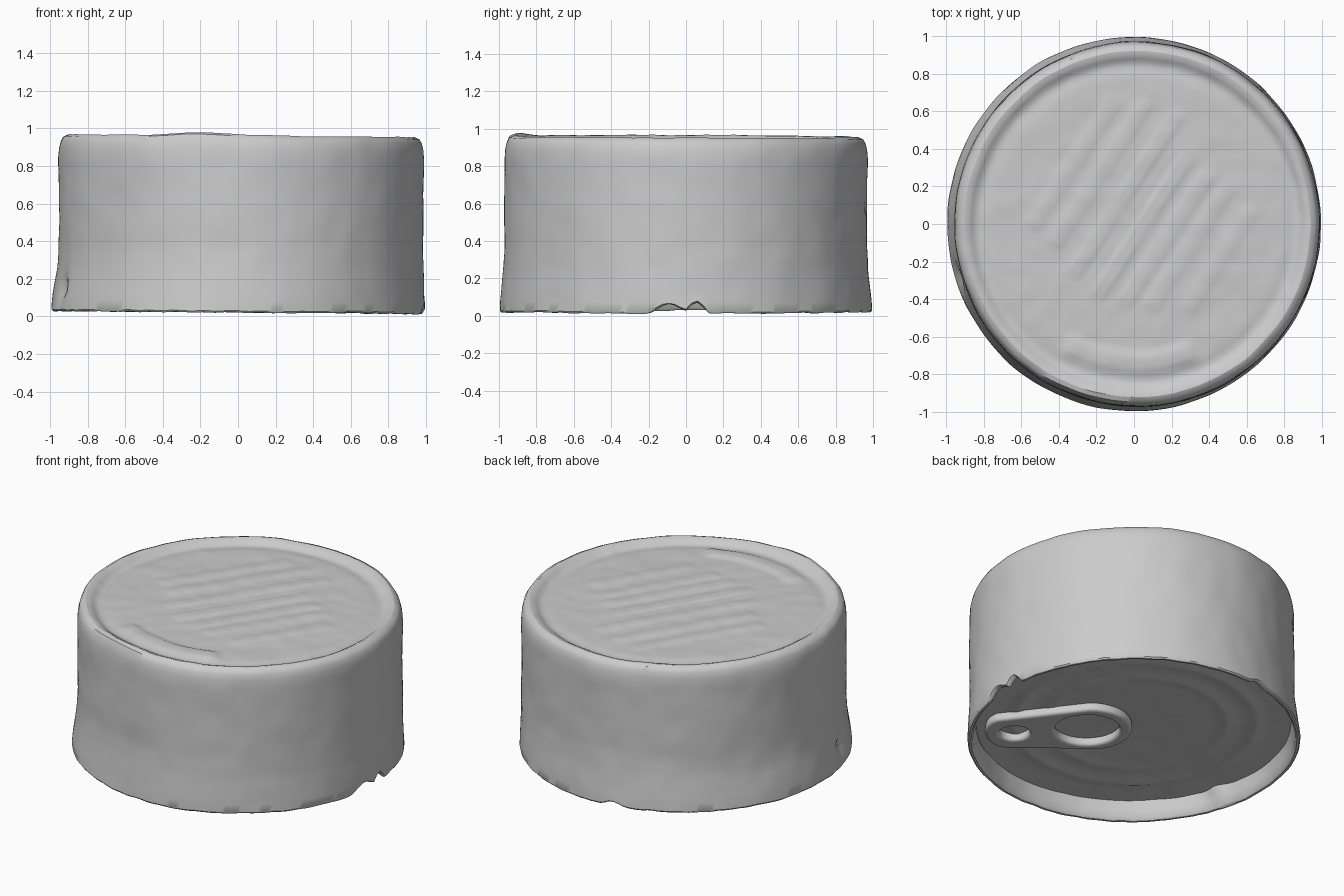
import bpy, bmesh, math
from mathutils import Vector, noise

old = bpy.data.objects.get("Cube")
if old:
    bpy.data.objects.remove(old, do_unlink=True)

# Single bare-metal colour
metal = bpy.data.materials.new("dull_grey")
metal.use_nodes = True
GREY = (0.6, 0.6, 0.6, 1.0)
metal.diffuse_color = GREY
metal.node_tree.nodes["Principled BSDF"].inputs["Base Color"].default_value = GREY

SEG = 200


def smooth(a, b, x):
    t = max(0.0, min(1.0, (x - a) / (b - a)))
    return t * t * (3 - 2 * t)


def finish(obj, angle=40):
    obj.data.materials.clear()
    obj.data.materials.append(metal)
    bpy.ops.object.select_all(action='DESELECT')
    obj.select_set(True)
    bpy.context.view_layer.objects.active = obj
    bpy.ops.object.shade_smooth_by_angle(angle=math.radians(angle))


def resample(points, step):
    out = [points[0]]
    for (r0, z0), (r1, z1) in zip(points, points[1:]):
        n = max(1, round(math.hypot(r1 - r0, z1 - z0) / step))
        out += [(r0 + (r1 - r0) * i / n, z0 + (z1 - z0) * i / n) for i in range(1, n + 1)]
    return out


def lathe(name, points, warp, step=0.04):
    """Spin a profile round z, then pass every point through warp."""
    bm = bmesh.new()
    rings = []
    for r, z in resample(points, step):
        if r < 1e-5:
            rings.append([bm.verts.new(warp(Vector((0, 0, z))))] * SEG)
        else:
            rings.append([bm.verts.new(warp(Vector((r * math.cos(a), r * math.sin(a), z))))
                          for a in (2 * math.pi * i / SEG for i in range(SEG))])
    for lo, hi in zip(rings, rings[1:]):
        for i in range(SEG):
            j = (i + 1) % SEG
            bm.faces.new(list(dict.fromkeys([lo[i], lo[j], hi[j], hi[i]])))
    mesh = bpy.data.meshes.new(name)
    bm.to_mesh(mesh)
    bm.free()
    obj = bpy.data.objects.new(name, mesh)
    bpy.context.collection.objects.link(obj)
    finish(obj)


def worn(p):
    """Slight lean, tilt and dents over the whole can."""
    lean = smooth(0.0, 0.35, p.z)
    q = p.copy()
    q.x += 0.016 * lean
    q.y -= 0.001 * lean
    d = Vector((p.x, p.y, 0))
    if d.length > 0.5:
        q += d.normalized() * (0.004 * noise.noise(p * 3.0) + 0.004 * noise.noise(p * 7.0))
    q.z += 0.004 * noise.noise(p * 4.0 + Vector((5, 2, 7))) + 0.003 * noise.noise(p * 11.0)
    q.z -= 0.008 * p.x + 0.003 * p.y * lean
    # Upper rim pushed up a little at the front
    q.z += 0.014 * smooth(0.88, 0.95, p.z) * math.exp(-((p.x + 0.27) / 0.3) ** 2) * smooth(0.75, 0.92, -p.y)
    return q


# Torn nicks in the lower rim: (x, y, half width, height)
NICKS = [(0.985, -0.09, 0.085, 0.062), (0.985, 0.055, 0.04, 0.07), (-0.15, 0.98, 0.06, 0.035)]


def wall_warp(p):
    q = worn(p)
    if p.z < 0.13:
        for x, y, half, height in NICKS:
            gap = math.hypot(p.x - x, p.y - y) - 0.02
            q.z += height * max(0, 1 - max(gap, 0) / half) * (1 - p.z / 0.13)
        q.z += 0.005 * noise.noise(p * 16.0) * (1 - p.z / 0.13)
    # Small dimple low on the -x side
    if p.x < -0.8:
        q.x += 0.03 * math.exp(-((p.z - 0.14) / 0.06) ** 2 - ((p.y + 0.28) / 0.06) ** 2)
    return q


# Outer wall, with the rolled lower rim and its inner lip
lathe("can_wall", [
    (0.945, 0.145), (0.954, 0.08), (0.962, 0.032), (0.973, 0.021), (0.987, 0.021),
    (0.994, 0.03), (0.991, 0.08), (0.983, 0.16), (0.974, 0.25), (0.969, 0.36),
    (0.969, 0.65), (0.970, 0.84), (0.967, 0.89), (0.959, 0.925), (0.945, 0.949),
    (0.920, 0.959)], wall_warp)

# Embossed bars on the upper panel: (offset across, centre along, half length)
BARS = [(-0.46, 0.10, 0.42), (-0.31, 0.12, 0.46), (-0.14, 0.10, 0.52),
        (0.03, 0.00, 0.44), (0.17, 0.02, 0.42), (0.30, 0.06, 0.40), (0.47, 0.08, 0.32)]
TILT = math.radians(57)


def panel_warp(p):
    q = worn(p)
    along = p.x * math.cos(TILT) + p.y * math.sin(TILT)
    across = p.x * math.sin(TILT) - p.y * math.cos(TILT)
    lift = 0.0
    for off, mid, half in BARS:
        lift += (1 - smooth(0.02, 0.06, abs(across - off))) * \
                (1 - smooth(half - 0.03, half + 0.02, abs(along - mid)))
    # Curved raised bead near the front edge
    r = math.hypot(p.x, p.y)
    ang = math.degrees(math.atan2(p.y, p.x))
    lift += 2.2 * (1 - smooth(0.03, 0.07, abs(r - 0.735))) * (1 - smooth(24, 30, abs(ang + 93)))
    q.z += 0.006 * lift
    return q


# Upper end: raised rim, shallow groove and flat panel
lathe("top_panel", [
    (0.920, 0.959), (0.900, 0.956), (0.878, 0.944), (0.860, 0.931), (0.835, 0.927),
    (0.81, 0.931), (0.78, 0.935), (0.4, 0.939), (0.0, 0.940)], panel_warp, 0.022)


def lid_warp(p):
    return worn(p) + Vector((-0.010, 0.010, 0))


# Recessed lid underneath, stepped with concentric rings
lathe("pull_lid", [
    (0.0, 0.142), (0.50, 0.142), (0.53, 0.134), (0.56, 0.134), (0.59, 0.142),
    (0.68, 0.142), (0.71, 0.132), (0.74, 0.132), (0.77, 0.142), (0.86, 0.143),
    (0.955, 0.142)], lid_warp)


# Pull tab: tapering outline with a finger hole and a small rivet hole
def spline(curve, pts):
    s = curve.splines.new('POLY')
    s.points.add(len(pts) - 1)
    for sp, (x, y) in zip(s.points, pts):
        sp.co = (x, y, 0, 1)
    s.use_cyclic_u = True


def arc(cx, rx, ry, start, sweep, n):
    return [(cx + rx * math.cos(a), ry * math.sin(a))
            for a in (math.radians(start + sweep * i / n) for i in range(n))]


curve = bpy.data.curves.new("pull_tab", 'CURVE')
curve.dimensions = '2D'
curve.fill_mode = 'BOTH'
curve.extrude = 0.010
curve.bevel_depth = 0.020
curve.bevel_resolution = 3
spline(curve, arc(0.26, 0.245, 0.225, 98, 164, 24) + arc(0.75, 0.105, 0.155, -82, 164, 16))
spline(curve, arc(0.265, 0.215, 0.195, 0, 360, 32))
spline(curve, arc(0.70, 0.11, 0.10, 0, 360, 32))
tab = bpy.data.objects.new("pull_tab", curve)
bpy.context.collection.objects.link(tab)
tab.location = (0.03, 0.01, 0.114)
tab.rotation_euler = (0, 0, math.radians(-45))
bpy.ops.object.select_all(action='DESELECT')
tab.select_set(True)
bpy.context.view_layer.objects.active = tab
bpy.ops.object.convert(target='MESH')
finish(bpy.context.view_layer.objects.active, 50)
